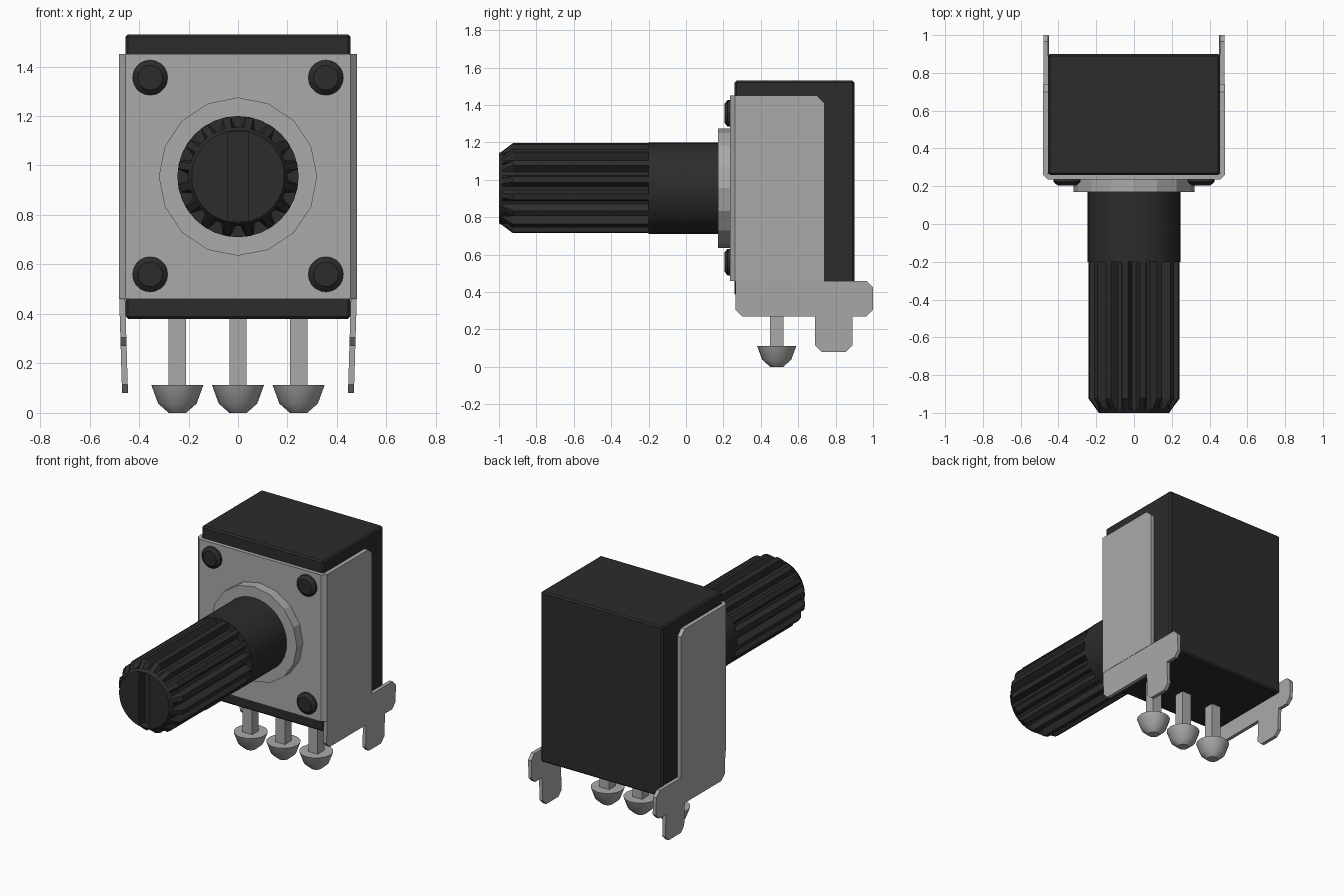
import bpy, bmesh, math
from mathutils import Vector

cube = bpy.data.objects.get("Cube")
if cube:
    bpy.data.objects.remove(cube, do_unlink=True)

AXIS_Z = 0.955  # height of the shaft axis


def material(name, value):
    m = bpy.data.materials.new(name)
    m.use_nodes = True
    colour = (value, value, value, 1)
    m.diffuse_color = colour
    bsdf = next(n for n in m.node_tree.nodes if n.type == 'BSDF_PRINCIPLED')
    bsdf.inputs["Base Color"].default_value = colour
    bsdf.inputs["Roughness"].default_value = 0.6
    return m


black = material("black plastic", 0.025)
metal = material("grey metal", 0.4)


def finish(name, bm, mat, smooth=False):
    bmesh.ops.recalc_face_normals(bm, faces=bm.faces)
    mesh = bpy.data.meshes.new(name)
    bm.to_mesh(mesh)
    bm.free()
    mesh.materials.append(mat)
    ob = bpy.data.objects.new(name, mesh)
    bpy.context.collection.objects.link(ob)
    if smooth:
        bpy.ops.object.select_all(action='DESELECT')
        ob.select_set(True)
        bpy.context.view_layer.objects.active = ob
        bpy.ops.object.shade_smooth_by_angle(angle=math.radians(30))
    return ob


def box(name, lo, hi, mat, bevel=0):
    bm = bmesh.new()
    bmesh.ops.create_cube(bm, size=1)
    for v in bm.verts:
        v.co = Vector([a + (b - a) * (c + 0.5) for a, b, c in zip(lo, hi, v.co)])
    if bevel:
        bmesh.ops.bevel(bm, geom=bm.edges[:], offset=bevel, segments=1, affect='EDGES')
    return finish(name, bm, mat)


def prism(name, points, offset, mat):
    """Extrude a flat outline along an offset."""
    bm = bmesh.new()
    face = bm.faces.new([bm.verts.new(p) for p in points])
    ext = bmesh.ops.extrude_face_region(bm, geom=[face])
    for v in ext["geom"]:
        if isinstance(v, bmesh.types.BMVert):
            v.co += Vector(offset)
    return finish(name, bm, mat)


def loft(name, rings, mat, smooth=False):
    """Skin matching rings of points and cap both ends."""
    bm = bmesh.new()
    loops = [[bm.verts.new(p) for p in ring] for ring in rings]
    n = len(loops[0])
    for a, b in zip(loops, loops[1:]):
        for i in range(n):
            bm.faces.new((a[i], a[(i + 1) % n], b[(i + 1) % n], b[i]))
    bm.faces.new(loops[0])
    bm.faces.new(loops[-1])
    return finish(name, bm, mat, smooth)


def ring_y(r, y, n, cx=0, cz=AXIS_Z):
    return [(cx + r * math.sin(2 * math.pi * i / n), y,
             cz + r * math.cos(2 * math.pi * i / n)) for i in range(n)]


def ring_z(r, z, n, cx, cy):
    return [(cx + r * math.cos(2 * math.pi * i / n),
             cy + r * math.sin(2 * math.pi * i / n), z) for i in range(n)]


# Housing
box("housing", (-0.455, 0.26, 0.38), (0.455, 0.9, 1.53), black, 0.01)

# Bracket front plate with chamfered vertical corners
outline = [(-0.455, 0.235), (0.455, 0.235), (0.482, 0.262), (-0.482, 0.262)]
prism("bracket_front", [(x, y, 0.46) for x, y in outline], (0, 0, 0.99), metal)

# Bracket sides: flat upper wing, then a foot and locating tab bent slightly inward
wing = [(0.262, 0.46), (0.74, 0.46), (0.74, 1.41), (0.70, 1.45), (0.262, 1.45)]
foot = [(0.265, 0.46), (0.265, 0.305), (0.30, 0.27), (0.69, 0.27), (0.69, 0.115),
        (0.725, 0.08), (0.855, 0.08), (0.89, 0.115), (0.89, 0.27), (0.965, 0.27),
        (1.0, 0.305), (1.0, 0.425), (0.965, 0.46)]
for side, s in (("left", 1), ("right", -1)):
    prism("bracket_wing_" + side, [(s * 0.482, y, z) for y, z in wing],
          (-s * 0.027, 0, 0), metal)
    prism("bracket_foot_" + side,
          [(s * (0.48 - 0.03 * (0.46 - z)), y, z) for y, z in foot],
          (-s * 0.024, 0, 0), metal)

# Collar around the shaft
loft("collar", [ring_y(0.32, 0.17, 16), ring_y(0.32, 0.24, 16)], metal)

# Rivets in the plate corners
for i, (x, z) in enumerate([(-0.355, 1.355), (0.355, 1.355), (-0.355, 0.56), (0.355, 0.56)]):
    loft("rivet_%d" % (i + 1),
         [ring_y(r, y, 20, x, z) for r, y in ((0.05, 0.205), (0.071, 0.222), (0.071, 0.24))],
         black)

# Plain part of the shaft
loft("shaft_base", [ring_y(0.245, -0.2, 32), ring_y(0.245, 0.18, 32)], black, True)

# Splined part of the shaft with a tapered tip
TEETH = 16


def spline_ring(r_out, r_in, y):
    pts = []
    for i in range(TEETH):
        a = 2 * math.pi * i / TEETH
        for half, r in ((-0.13, r_out), (-0.05, r_in), (0.05, r_in), (0.13, r_out)):
            pts.append((r * math.sin(a + half), y, AXIS_Z + r * math.cos(a + half)))
    return pts


shaft = loft("splined_shaft", [spline_ring(0.187, 0.187, -1.0), spline_ring(0.201, 0.2, -0.98),
                               spline_ring(0.243, 0.2, -0.925), spline_ring(0.243, 0.2, -0.19)],
             black)

# Screwdriver slot cut in the tip
cutter = box("slot_cutter", (-0.04, -1.1, AXIS_Z - 0.181), (0.04, -0.94, AXIS_Z + 0.181), black)
cutter.hide_render = True
cutter.hide_viewport = True
cut = shaft.modifiers.new("slot", 'BOOLEAN')
cut.operation = 'DIFFERENCE'
cut.solver = 'EXACT'
cut.object = cutter

# Three pins, each ending in a solder cone
for name, x in (("right", -0.245), ("middle", 0), ("left", 0.245)):
    box("pin_" + name, (x - 0.035, 0.45, 0.1), (x + 0.035, 0.52, 0.4), metal)
    loft("solder_" + name,
         [ring_z(r, z, 16, x, 0.485) for r, z in
          ((0.035, 0), (0.078, 0.038), (0.105, 0.112))],
         metal, True)
